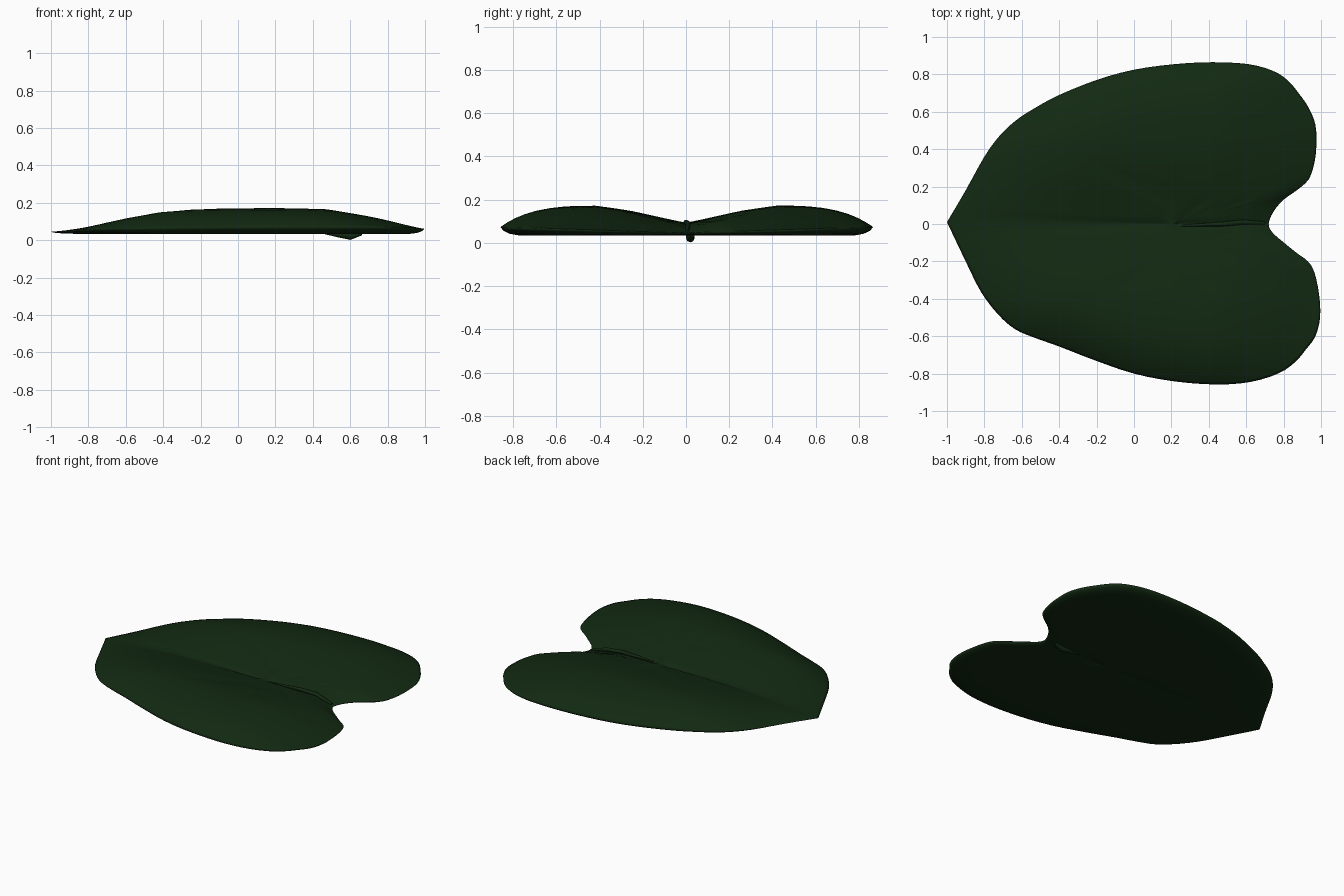
import bpy, bmesh, math
from mathutils import Vector

if "Cube" in bpy.data.objects:
    bpy.data.objects.remove(bpy.data.objects["Cube"])

green = bpy.data.materials.new("leaf_green")
green.diffuse_color = (0.006, 0.022, 0.006, 1)
green.use_nodes = True
green.node_tree.nodes["Principled BSDF"].inputs["Base Color"].default_value = green.diffuse_color

# Heart-shaped outline: +y side from notch to tip, -y side from tip to notch
OUTLINE = [(.72, 0), (.745, .065), (.80, .13), (.87, .18), (.935, .24), (.965, .33), (.975, .42),
           (.97, .53), (.935, .62), (.88, .70), (.82, .77), (.74, .82), (.61, .855), (.42, .865),
           (.22, .855), (0, .825), (-.20, .77), (-.40, .69), (-.53, .62), (-.63, .555), (-.72, .47),
           (-.80, .36), (-.90, .18), (-1, .01),
           (-.90, -.20), (-.82, -.36), (-.73, -.48), (-.64, -.56), (-.54, -.605), (-.40, -.655),
           (-.22, -.725), (0, -.80), (.22, -.842), (.44, -.858), (.62, -.845), (.77, -.80),
           (.86, -.74), (.92, -.67), (.97, -.60), (.995, -.50), (.99, -.38), (.965, -.26),
           (.93, -.20), (.87, -.155), (.79, -.09), (.74, -.045)]
TIP = 23
CENTRE = Vector((.2, 0))

# Dome height factors along x and across |y|
FX = [(-1, .4), (-.64, .78), (-.4, .96), (-.2, 1), (.2, 1), (.47, .95), (.73, .62), (1, .2)]
FY = [(0, .42), (.07, .52), (.25, .82), (.42, 1), (.9, 1)]
VEINS = [(-.2, -.38, .010), (.2, -.52, .012), (.52, .36, .008), (-.25, .32, .008)]


def interp(table, t):
    t = min(max(t, table[0][0]), table[-1][0])
    for (a, fa), (b, fb) in zip(table, table[1:]):
        if t <= b:
            return fa + (fb - fa) * (t - a) / (b - a)


def smooth_outline(pts, steps=3):
    n, out = len(pts), []
    for i in range(n):
        p = [Vector(pts[(i + k) % n]) for k in (-1, 0, 1, 2)]
        if i == TIP:                      # keep the tip pointed
            p[0] = p[1] * 2 - p[2]
        if (i + 1) % n == TIP:
            p[3] = p[2] * 2 - p[1]
        for s in range(steps):
            t = s / steps
            out.append(.5 * (2 * p[1] + (p[2] - p[0]) * t
                             + (2 * p[0] - 5 * p[1] + 4 * p[2] - p[3]) * t * t
                             + (3 * p[1] - p[0] - 3 * p[2] + p[3]) * t ** 3))
    return out


def rim_z(y):
    return .045 + .028 * abs(y) / .86


def top_z(x, y, s):
    fade = 1 - s ** 6
    z = rim_z(y) + .115 * interp(FX, x) * interp(FY, abs(y)) * fade
    z -= .008 * math.exp(-(y / .02) ** 2) * fade
    # Creases fanning out from the stalk
    for vx, vy, depth in VEINS:
        d = Vector((vx - .58, vy))
        q = Vector((x - .58, y))
        along = q.dot(d) / d.length_squared
        off = (q - d * along).length
        if 0 < along < 1:
            z -= depth * math.sin(math.pi * along) * math.exp(-(off / .022) ** 2)
    return z


def bottom_z(y, s):
    return .034 + .010 * math.exp(-(y / .02) ** 2) * (1 - s)


# Leaf blade: rings on top, rounded rim, rings underneath
bm = bmesh.new()
edge = smooth_outline(OUTLINE)
layers = [(s, True) for s in (.04, .1, .18, .26, .34, .42, .5, .58, .66, .74, .81, .87, .92, .96, .985, 1)]
layers += [(s, False) for s in (.985, .95, .9, .7, .4, .1)]
rings = []
for s, is_top in layers:
    ring = []
    for e in edge:
        p = CENTRE + (e - CENTRE) * s
        if is_top:
            z = top_z(p.x, p.y, s)
        else:
            z = bottom_z(p.y, s)
            if s > .92:                   # underside of the rim curl
                z += (rim_z(e.y) - .034) * ((s - .9) / .1) ** 2 * .8
        ring.append(bm.verts.new((p.x, p.y, z)))
    rings.append(ring)
n = len(edge)
for a, b in zip(rings, rings[1:]):
    for i in range(n):
        j = (i + 1) % n
        bm.faces.new((a[i], b[i], b[j], a[j]))
for ring in (rings[0], rings[-1]):
    mid = sum((v.co for v in ring), Vector()) / n
    c = bm.verts.new(mid)
    for i in range(n):
        bm.faces.new((c, ring[i], ring[(i + 1) % n]))
bmesh.ops.recalc_face_normals(bm, faces=bm.faces[:])
for f in bm.faces:
    f.smooth = True
me = bpy.data.meshes.new("leaf_blade")
bm.to_mesh(me)
bm.free()
me.materials.append(green)
bpy.context.collection.objects.link(bpy.data.objects.new("leaf_blade", me))


# Tapered tubes for the stalk stub below and the ridges where it meets the blade
def tube(name, pts):
    cu = bpy.data.curves.new(name, 'CURVE')
    cu.dimensions = '3D'
    cu.bevel_depth = 1
    cu.bevel_resolution = 2
    cu.use_fill_caps = True
    sp = cu.splines.new('POLY')
    sp.points.add(len(pts) - 1)
    for p, (x, y, z, r) in zip(sp.points, pts):
        p.co = (x, y, z, 1)
        p.radius = r
    cu.materials.append(green)
    bpy.context.collection.objects.link(bpy.data.objects.new(name, cu))


tube("stalk_stub", [(.45, .01, .042, .006), (.53, .015, .032, .015), (.60, .02, .022, .02), (.66, .03, .036, .01)])
tube("midrib_ridge", [(.70, .005, .055, .008), (.58, .01, .088, .013), (.48, 0, .095, .012), (.25, -.01, .088, .005)])
